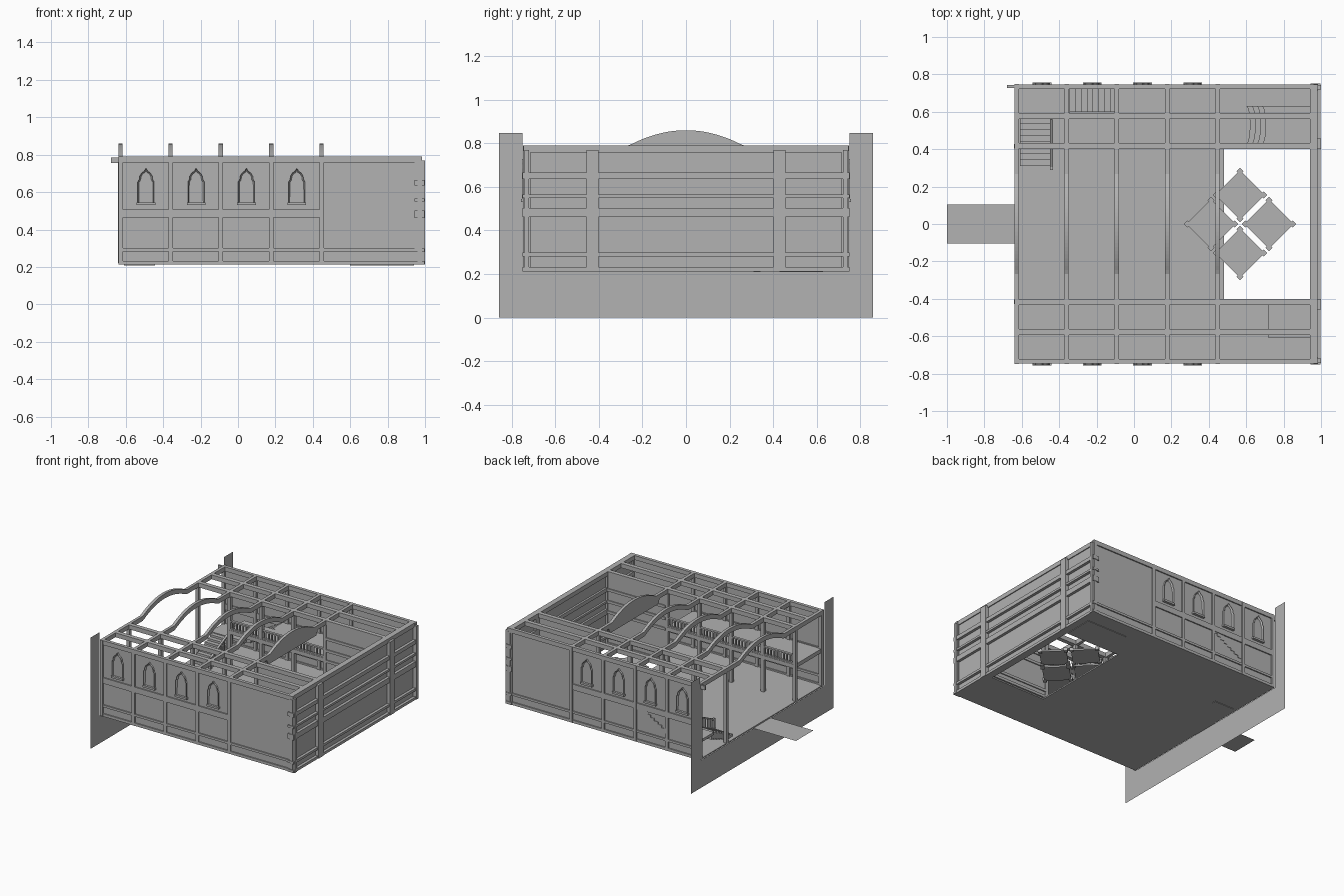
import bpy, bmesh, math
from mathutils import Matrix, Vector

if "Cube" in bpy.data.objects:
    bpy.data.objects.remove(bpy.data.objects["Cube"])

grey = bpy.data.materials.new("plain grey")
grey.use_nodes = True
COLOUR = (0.445, 0.445, 0.445, 1)
grey.diffuse_color = COLOUR
grey.node_tree.nodes["Principled BSDF"].inputs["Base Color"].default_value = COLOUR


def finish(name, bm):
    mesh = bpy.data.meshes.new(name)
    bmesh.ops.recalc_face_normals(bm, faces=bm.faces)
    bm.to_mesh(mesh)
    bm.free()
    mesh.materials.append(grey)
    ob = bpy.data.objects.new(name, mesh)
    bpy.context.collection.objects.link(ob)
    return ob


def boxes(name, items):
    """One object from boxes given as (x0, x1, y0, y1, z0, z1)."""
    bm = bmesh.new()
    for x0, x1, y0, y1, z0, z1 in items:
        mid = Vector((x0 + x1, y0 + y1, z0 + z1)) / 2
        size = (abs(x1 - x0), abs(y1 - y0), abs(z1 - z0), 1)
        bmesh.ops.create_cube(bm, size=1, matrix=Matrix.Translation(mid) @ Matrix.Diagonal(size))
    return finish(name, bm)


def prism(name, points, depth):
    """Extrude a flat outline along a vector; a zero depth leaves a sheet."""
    bm = bmesh.new()
    face = bm.faces.new([bm.verts.new(p) for p in points])
    if depth:
        ext = bmesh.ops.extrude_face_region(bm, geom=[face], use_keep_orig=True)
        moved = [g for g in ext["geom"] if isinstance(g, bmesh.types.BMVert)]
        bmesh.ops.translate(bm, verts=moved, vec=depth)
    return finish(name, bm)


BAYS = [-0.628, -0.36, -0.092, 0.178, 0.447]     # centres of the timber frames
BOT, FLOOR, GALLERY, TOP = 0.212, 0.222, 0.50, 0.79
BACK, END = 0.96, 0.975

# Floor around the square pit
boxes("floor", [(-0.64, 0.48, -0.74, 0.74, BOT, FLOOR), (0.94, 0.985, -0.74, 0.74, BOT, FLOOR),
                (0.48, 0.94, 0.4, 0.74, BOT, FLOOR), (0.48, 0.94, -0.74, -0.4, BOT, FLOOR)])

# Thin open facade sheet and entry walkway
prism("facade_sheet", [(-0.642, y, z) for y, z in (
    (-0.858, 0), (0.858, 0), (0.858, 0.847), (0.75, 0.847), (0.75, BOT),
    (-0.75, BOT), (-0.75, 0.847), (-0.858, 0.847))], None)
prism("entry_walkway", [(-1, -0.105, BOT), (-0.64, -0.105, BOT),
                        (-0.64, 0.105, BOT), (-1, 0.105, BOT)], None)


def window(name, cx, s):
    """Ogee window with raised frame, recessed pane and sill."""
    half = [(0.044, 0.54), (0.044, 0.655), (0.036, 0.668), (0.034, 0.685),
            (0.024, 0.702), (0.010, 0.712)]
    outline = half + [(0, 0.728)] + [(-x, z) for x, z in reversed(half)]
    ob = prism(name, [(cx + x, s * 0.73, z) for x, z in outline], (0, s * 0.023, 0))
    bm = bmesh.new()
    bm.from_mesh(ob.data)
    bm.normal_update()
    face = [f for f in bm.faces if f.normal.y * s > 0.9]
    bmesh.ops.inset_region(bm, faces=face, thickness=0.008, depth=0)
    bmesh.ops.translate(bm, verts=face[0].verts, vec=(0, -s * 0.011, 0))
    bm.to_mesh(ob.data)
    bm.free()
    boxes(name + "_sill", [(cx - 0.05, cx + 0.05, s * 0.735, s * 0.757, 0.53, 0.545)])


for s, side in ((-1, "front"), (1, "back")):
    # Side wall: thin panel, posts and rails on both faces
    boxes(side + "_wall_panel", [(-0.64, END, s * 0.73, s * 0.738, BOT, 0.775)])
    boxes(side + "_wall_posts",
          [(x - 0.012, x + 0.012, s * 0.715, s * 0.748, BOT, TOP) for x in BAYS]
          + [(BACK, 0.985, s * 0.715, s * 0.748, BOT, 0.765)])
    boxes(side + "_wall_rails",
          [(-0.64, 0.985, s * 0.722, s * 0.747, a, b) for a, b in
           ((BOT, 0.233), (0.283, 0.3), (0.757, TOP))]
          + [(-0.64, BAYS[-1], s * 0.722, s * 0.747, 0.463, 0.507)])
    for i in range(4):
        window(f"{side}_window_{i + 1}", (BAYS[i] + BAYS[i + 1]) / 2 + 0.002, s)

    # Inner columns and long roof beams
    boxes(side + "_columns",
          [(x - 0.013, x + 0.013, s * 0.403, s * 0.429, FLOOR, 0.76) for x in BAYS])
    boxes(side + "_long_beams", [(-0.64, 0.96, s * a, s * b, 0.757, TOP)
                                 for a, b in ((0.402, 0.434), (0.562, 0.594))])
    boxes(side + "_cross_beams", [(x - 0.012, x + 0.012, s * 0.4, s * 0.745, 0.757, TOP)
                                  for x in BAYS])

    # Partition beside the pit, with siding rails
    boxes(side + "_pit_partition", [(0.455, 0.96, s * 0.408, s * 0.416, BOT, 0.76)])
    boxes(side + "_pit_rails", [(0.455, 0.95, s * 0.4, s * 0.408, z, z + 0.02)
                                for z in (0.23, 0.28, 0.47, 0.55, 0.64)])

    # Gallery balustrade
    start = -0.62 if s < 0 else BAYS[1]
    count = int((BAYS[-1] - start) / 0.027)
    bars = [(start + i * 0.027, start + i * 0.027 + 0.01, s * 0.41, s * 0.42, GALLERY, 0.56)
            for i in range(count)]
    boxes(side + "_balustrade", bars + [(start, BAYS[-1], s * 0.405, s * 0.425, z, z + 0.01)
                                        for z in (GALLERY, 0.56)])

# Gallery floors, leaving the stairwell open at the back
boxes("front_gallery", [(-0.635, BAYS[-1], -0.735, -0.402, 0.47, GALLERY)])
boxes("back_gallery", [(-0.1, BAYS[-1], 0.402, 0.735, 0.47, GALLERY),
                       (BAYS[1], -0.1, 0.402, 0.59, 0.47, GALLERY)])

# Rear end wall
boxes("rear_wall_panel", [(BACK, END, -0.74, 0.74, BOT, 0.78)])
boxes("rear_wall_posts", [(0.945, 1.0, s * a, s * b, BOT, 0.77)
                          for s in (-1, 1) for a, b in ((0.402, 0.458), (0.72, 0.742))])
RAILS = [(BOT, 0.232), (0.28, 0.298), (0.462, 0.502), (0.55, 0.566), (0.636, 0.665)]
boxes("rear_wall_rails", [(0.945, 0.996, -0.752, 0.752, a, b) for a, b in RAILS])
boxes("rear_top_beam", [(0.94, 0.982, -0.745, 0.745, 0.757, TOP)])


# Arched roof ribs, the last one filled in below
def rise(y):
    return TOP + 0.07 * max(0, 1 - (y / 0.262) ** 2)


steps = [-0.41 + 0.82 * i / 40 for i in range(41)]
for i, x in enumerate(BAYS):
    upper = [(x - 0.011, y, rise(y)) for y in steps]
    if i < 4:
        lower = [(x - 0.011, y, rise(y) - 0.035) for y in reversed(steps)]
    else:
        lower = [(x - 0.011, y, 0.757 if abs(y) > 0.3 else 0.72) for y in reversed(steps)]
    prism(f"arched_rib_{i + 1}", upper + lower, (0.022, 0, 0))

boxes("beam_stub", [(-0.68, -0.63, 0.728, 0.742, 0.755, 0.785)])

# Stairs: lower flight, landing, upper flight along the back wall
N = 8
boxes("lower_stairs", [(-0.61, -0.445, 0.31 + i * 0.032, 0.31 + (i + 1) * 0.032,
                        0.208 + i * 0.012, 0.24 + i * 0.0155) for i in range(N)])
boxes("stair_landing", [(-0.63, -0.345, 0.565, 0.735, 0.335, 0.355)])
boxes("upper_stairs", [(-0.345 + i * 0.031, -0.314 + i * 0.031, 0.598, 0.742,
                        0.335 + i * 0.017, 0.372 + i * 0.018) for i in range(N)])
rail = [(-0.446, -0.438, 0.3 + i * 0.032, 0.308 + i * 0.032,
         0.222 + i * 0.0155, 0.295 + i * 0.0155) for i in range(N + 1)]
boxes("stair_balusters", rail + [(-0.45, -0.434, 0.29, 0.306, FLOOR, 0.31)])
prism("stair_handrail", [(-0.45, 0.29, 0.29), (-0.45, 0.56, 0.42),
                         (-0.45, 0.56, 0.432), (-0.45, 0.29, 0.302)], (0.016, 0, 0))

# Small curved steps and low platforms in the rear side rooms
for i in range(4):
    r = 0.6 + i * 0.028
    arc = [(r + 0.02 * math.cos(a), 0.53 + 0.1 * math.sin(a))
           for a in [-math.pi / 2 + math.pi * k / 8 for k in range(9)]]
    prism(f"curved_step_{i + 1}", [(x, y, 0.208) for x, y in arc]
          + [(0.94, 0.63, 0.208), (0.94, 0.43, 0.208)], (0, 0, 0.03 + i * 0.02))
boxes("side_platform", [(0.72, 0.94, -0.61, -0.425, FLOOR, 0.26)])

# Four diamond deck plates over the pit, with corner studs
bm = bmesh.new()
spin = Matrix.Rotation(math.pi / 4, 4, "Z")
for k in range(4):
    a = k * math.pi / 2
    centre = Vector((0.567 + 0.155 * math.cos(a), 0.155 * math.sin(a), 0.28))
    place = Matrix.Translation(centre) @ spin
    bmesh.ops.create_cube(bm, size=1, matrix=place @ Matrix.Diagonal((0.188, 0.188, 0.012, 1)))
    for sx in (-1, 1):
        for sy in (-1, 1):
            stud = Matrix.Translation((sx * 0.09, sy * 0.09, 0))
            bmesh.ops.create_cube(bm, size=1, matrix=place @ stud
                                  @ Matrix.Diagonal((0.026, 0.026, 0.024, 1)))
finish("diamond_deck", bm)
